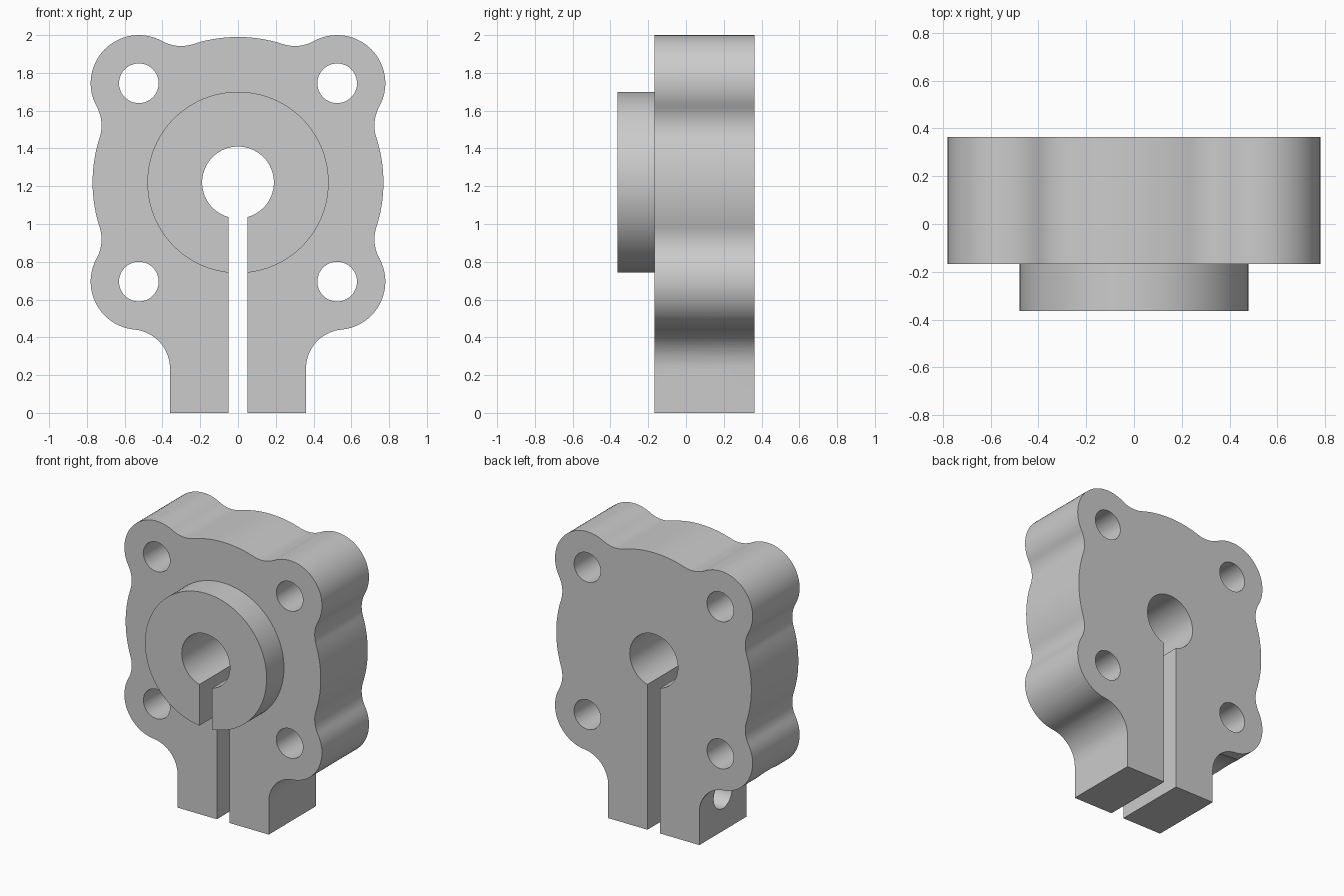
import bpy, bmesh, math
from mathutils import Vector as V

if "Cube" in bpy.data.objects:
    bpy.data.objects.remove(bpy.data.objects["Cube"])

BACK, FACE, FRONT = 0.363, -0.167, -0.363   # depth planes
MID = (BACK + FACE) / 2
C = V((0, 1.22))                            # bore centre (x, z)
R, LOBE, BLEND, BOLT = 0.77, 0.255, 0.207, 0.525
FOOT, SCREW_Z = 0.36, 0.265

steel = bpy.data.materials.new("light grey")
steel.diffuse_color = (0.6, 0.6, 0.6, 1)
steel.use_nodes = True
steel.node_tree.nodes["Principled BSDF"].inputs["Base Color"].default_value = steel.diffuse_color


def make(name, bm):
    bmesh.ops.recalc_face_normals(bm, faces=bm.faces)
    me = bpy.data.meshes.new(name)
    bm.to_mesh(me)
    bm.free()
    ob = bpy.data.objects.new(name, me)
    bpy.context.collection.objects.link(ob)
    me.materials.append(steel)
    return ob


def prism(name, pts, y0, y1):
    bm = bmesh.new()
    face = bm.faces.new([bm.verts.new((x, y0, z)) for x, z in pts])
    ext = bmesh.ops.extrude_face_region(bm, geom=[face])["geom"]
    bmesh.ops.translate(bm, vec=(0, y1 - y0, 0),
                        verts=[g for g in ext if isinstance(g, bmesh.types.BMVert)])
    return make(name, bm)


def disc(name, c, r, y0, y1, n=64):
    a = [2 * math.pi * i / n for i in range(n)]
    return prism(name, [(c[0] + r * math.cos(t), c[1] + r * math.sin(t)) for t in a], y0, y1)


def rod_x(name, r, x0, x1, n=64):
    bm = bmesh.new()
    bmesh.ops.create_cone(bm, cap_ends=True, segments=n, radius1=r, radius2=r, depth=x1 - x0)
    for v in bm.verts:
        v.co = (v.co.z + (x0 + x1) / 2, MID + v.co.x, SCREW_Z + v.co.y)
    return make(name, bm)


def combine(target, tool, op):
    mod = target.modifiers.new(op, 'BOOLEAN')
    mod.operation, mod.solver, mod.object = op, 'EXACT', tool
    bpy.context.view_layer.objects.active = target
    bpy.ops.object.modifier_apply(modifier=mod.name)
    bpy.data.objects.remove(tool)


def arc(c, p, q, n):
    """Shorter arc about c from the direction of p to that of q."""
    a = math.atan2(p[1] - c[1], p[0] - c[0])
    d = math.atan2(q[1] - c[1], q[0] - c[0]) - a
    d = (d + math.pi) % (2 * math.pi) - math.pi
    r = (p - c).length
    return [c + r * V((math.cos(a + d * i / n), math.sin(a + d * i / n))) for i in range(n + 1)]


def touch(c, r, f):
    """Point on circle (c, r) facing the blend centre f."""
    return c + (f - c).normalized() * r


# Blend centre between the main disc and a corner lobe
d = BOLT * math.sqrt(2)
a = ((R + BLEND) ** 2 + d * d - (LOBE + BLEND) ** 2) / (2 * d)
h = math.sqrt((R + BLEND) ** 2 - a * a)
fx, fz = (a - h) / math.sqrt(2), (a + h) / math.sqrt(2)
f_top, f_up, f_low = C + V((fx, fz)), C + V((fz, fx)), C + V((fz, -fx))
top, low = C + V((BOLT, BOLT)), C + V((BOLT, -BOLT))
# Blend between the lower lobe and the foot
fc_x = FOOT + BLEND
f_foot = V((fc_x, low.y - math.sqrt((LOBE + BLEND) ** 2 - (fc_x - BOLT) ** 2)))


def lobe(c, f0, f1):
    mid = c + V((1, math.copysign(1, c.y - C.y))).normalized() * LOBE
    return arc(c, touch(c, LOBE, f0), mid, 14) + arc(c, mid, touch(c, LOBE, f1), 14)[1:]


def blend(f, c0, r0, c1, r1):
    return arc(f, touch(c0, r0, f), touch(c1, r1, f), 12)[1:-1]


# Right half outline, from top centre down to the foot
half = arc(C, C + V((0, R)), touch(C, R, f_top), 10)
half += blend(f_top, C, R, top, LOBE) + lobe(top, f_top, f_up)
half += blend(f_up, top, LOBE, C, R)
half += arc(C, touch(C, R, f_up), touch(C, R, f_low), 18)
half += blend(f_low, C, R, low, LOBE) + lobe(low, f_low, f_foot)
half += arc(f_foot, touch(low, LOBE, f_foot), V((FOOT, f_foot.y)), 16)[1:]
half += [V((FOOT, 0))]
outline = half + [V((-p.x, p.y)) for p in reversed(half[1:])]

# Plate with front boss
body = prism("clamp_flange", outline, FACE, BACK)
combine(body, disc("boss", C, 0.48, FRONT, FACE + 0.1, 96), 'UNION')

# Bore, slot and bolt holes
combine(body, disc("bore", C, 0.19, -1, 1), 'DIFFERENCE')
combine(body, prism("slot", [(-.05, -.1), (.05, -.1), (.05, 1.2), (-.05, 1.2)], -1, 1), 'DIFFERENCE')
for sx in (-1, 1):
    for sz in (-1, 1):
        combine(body, disc("bolt_hole", (sx * BOLT, C.y + sz * BOLT), 0.105, -1, 1, 48), 'DIFFERENCE')

# Screw head pockets, then clearance hole on the right and smaller hole on the left
combine(body, rod_x("pocket_right", 0.265, FOOT, 1, 96), 'DIFFERENCE')
combine(body, rod_x("pocket_left", 0.265, -1, -FOOT, 96), 'DIFFERENCE')
combine(body, rod_x("clearance_hole", 0.136, 0, 0.6), 'DIFFERENCE')
combine(body, rod_x("threaded_hole", 0.104, -0.6, 0), 'DIFFERENCE')

bpy.ops.object.select_all(action='DESELECT')
body.select_set(True)
bpy.context.view_layer.objects.active = body
bpy.ops.object.shade_smooth_by_angle(angle=math.radians(30))
